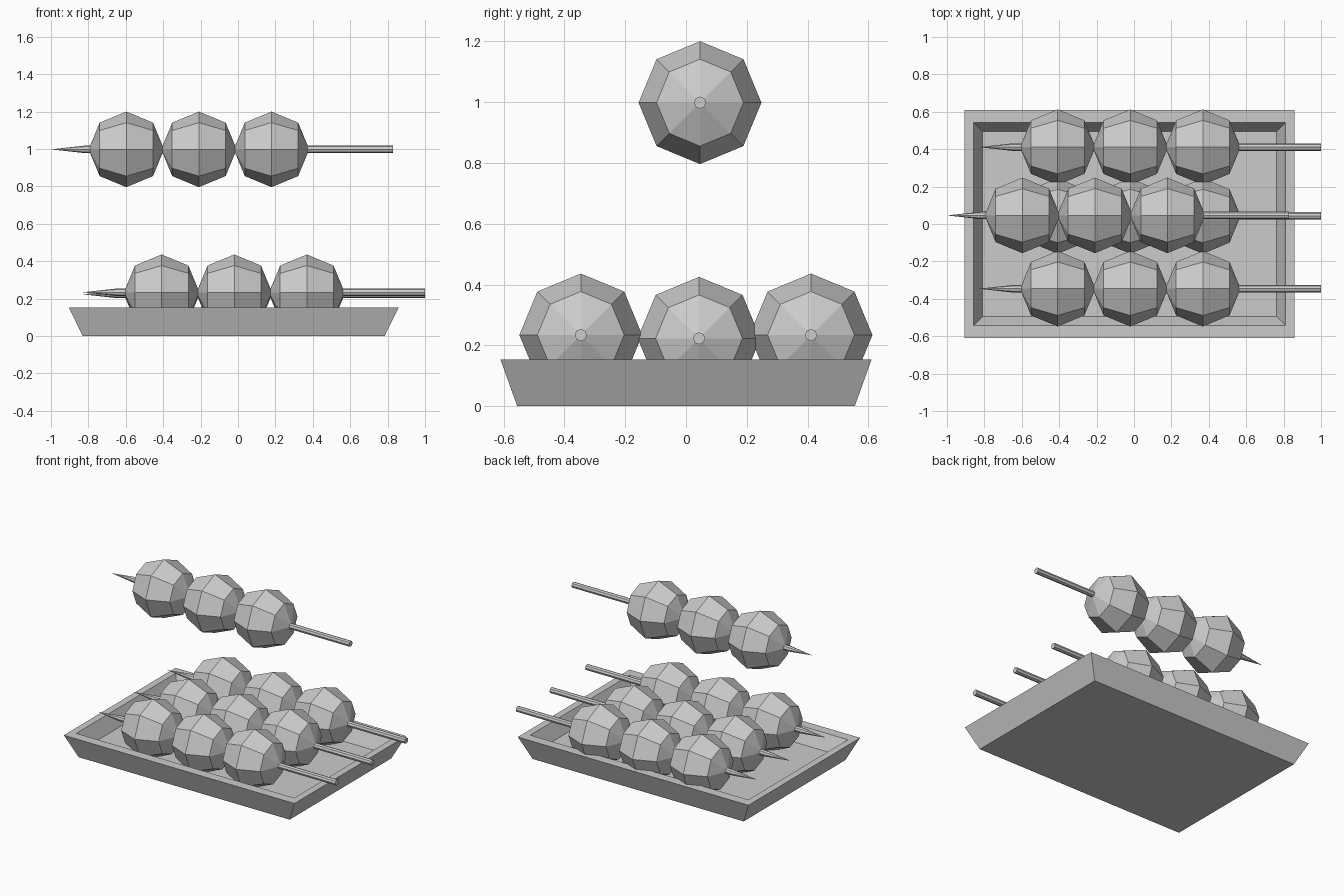
import bpy
import bmesh
from math import pi
from mathutils import Matrix, Vector

cube = bpy.data.objects.get("Cube")
if cube:
    bpy.data.objects.remove(cube, do_unlink=True)

grey = bpy.data.materials.new("plain grey")
grey.use_nodes = True
colour = (0.6, 0.6, 0.6, 1)
grey.diffuse_color = colour
grey.node_tree.nodes["Principled BSDF"].inputs["Base Color"].default_value = colour

BALL_R, BALL_GAP = 0.202, 0.388
STICK_R, STICK_LEN, TIP_LEN = 0.02, 1.83, 0.18
ALONG_X = Matrix.Rotation(pi / 2, 4, 'Y')


def finish(bm, name, location=(0, 0, 0)):
    bmesh.ops.recalc_face_normals(bm, faces=bm.faces)
    mesh = bpy.data.meshes.new(name)
    bm.to_mesh(mesh)
    bm.free()
    mesh.materials.append(grey)
    obj = bpy.data.objects.new(name, mesh)
    obj.location = location
    bpy.context.collection.objects.link(obj)
    return obj


def ball(name, location):
    bm = bmesh.new()
    bmesh.ops.create_uvsphere(bm, u_segments=8, v_segments=4,
                              radius=BALL_R, matrix=ALONG_X)
    finish(bm, name, location)


def stick(name, location):
    # Straight rod with its far end drawn out to a point
    bm = bmesh.new()
    rod = STICK_LEN - TIP_LEN
    middle = Matrix.Translation((TIP_LEN + rod / 2, 0, 0))
    bmesh.ops.create_cone(bm, cap_ends=True, segments=8, radius1=STICK_R,
                          radius2=STICK_R, depth=rod, matrix=middle @ ALONG_X)
    cap = min(bm.faces, key=lambda f: f.calc_center_median().x)
    tip = bmesh.ops.poke(bm, faces=[cap])["verts"][0]
    tip.co = Vector((0, 0, 0))
    finish(bm, name, location)


def skewer(name, tip_x, ball_x, y, z):
    stick(name + "_stick", (tip_x, y, z))
    for i in range(3):
        ball(f"{name}_ball_{i + 1}", (ball_x + i * BALL_GAP, y, z))


def tray():
    # Rectangular loops from the underside, over the rim, down to the floor
    loops = [(0.807, 0.555, 0), (0.882, 0.61, 0.153),
             (0.834, 0.543, 0.153), (0.786, 0.494, 0.055)]
    bm = bmesh.new()
    rings = [[bm.verts.new((sx * hx, sy * hy, z))
              for sx, sy in ((-1, -1), (1, -1), (1, 1), (-1, 1))]
             for hx, hy, z in loops]
    for low, high in zip(rings, rings[1:]):
        for i in range(4):
            j = (i + 1) % 4
            bm.faces.new((low[i], low[j], high[j], high[i]))
    bm.faces.new(rings[0])
    bm.faces.new(rings[-1])
    finish(bm, "tray", (-0.023, 0, 0))


tray()
skewer("front_skewer", -0.83, -0.408, -0.346, 0.234)
skewer("middle_skewer", -0.83, -0.408, 0.043, 0.223)
skewer("back_skewer", -0.83, -0.408, 0.411, 0.234)
skewer("raised_skewer", -1.0, -0.597, 0.046, 0.998)
